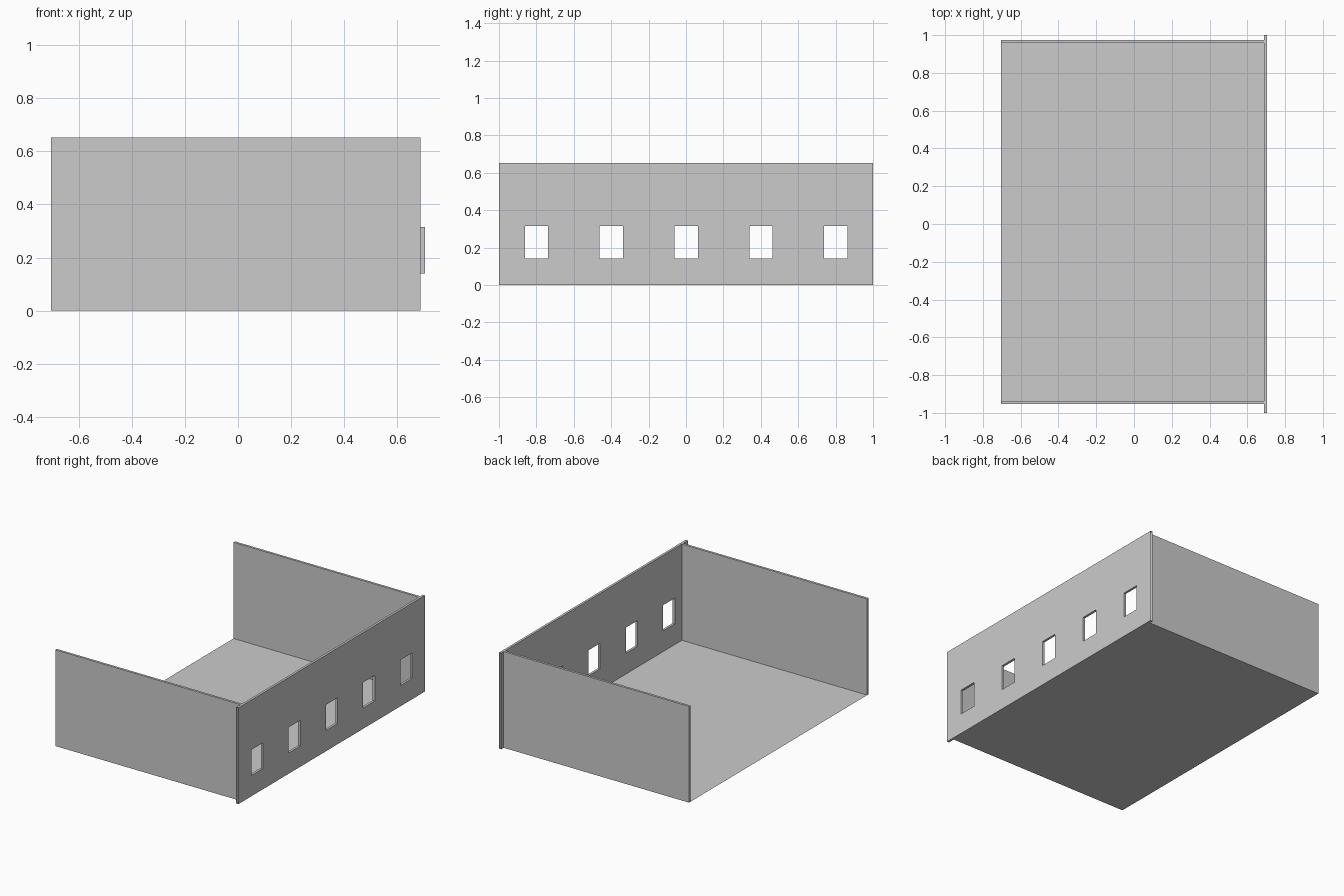
import bpy, bmesh
from mathutils import Vector

if "Cube" in bpy.data.objects:
    bpy.data.objects.remove(bpy.data.objects["Cube"])

X0, X_IN, X_OUT = -0.704, 0.687, 0.703   # open end, window wall inner / outer face
H = 0.653                                # wall height


def finish(bm, name):
    mesh = bpy.data.meshes.new(name)
    bm.to_mesh(mesh)
    bm.free()
    obj = bpy.data.objects.new(name, mesh)
    bpy.context.collection.objects.link(obj)
    return obj


def box(name, lo, hi):
    bm = bmesh.new()
    bmesh.ops.create_cube(bm, size=1)
    for v in bm.verts:
        v.co = Vector([lo[i] + (v.co[i] + 0.5) * (hi[i] - lo[i]) for i in range(3)])
    return finish(bm, name)


# Side walls
box("front_wall", (X0, -0.953, 0), (X_IN, -0.937, H))
box("back_wall", (X0, 0.957, 0), (X_IN, 0.973, H))

# Floor: a single flat sheet between the walls
bm = bmesh.new()
bm.faces.new([bm.verts.new(c) for c in
              ((X0, -0.937, 0), (X_IN, -0.937, 0), (X_IN, 0.957, 0), (X0, 0.957, 0))])
finish(bm, "floor")

# Window wall: grid of faces with five openings, extruded to thickness
ys = [-1.0]
for i in range(5):
    c = -0.799 + 0.4 * i
    ys += [c - 0.0625, c + 0.0625]
ys.append(1.0)
zs = [0, 0.141, 0.315, H]

bm = bmesh.new()
grid = [[bm.verts.new((X_OUT, y, z)) for z in zs] for y in ys]
for i in range(len(ys) - 1):
    for j in range(len(zs) - 1):
        if j == 1 and i % 2 == 1:
            continue                     # window opening
        bm.faces.new((grid[i][j], grid[i + 1][j], grid[i + 1][j + 1], grid[i][j + 1]))
ext = bmesh.ops.extrude_face_region(bm, geom=bm.faces[:], use_keep_orig=True)
for v in ext["geom"]:
    if isinstance(v, bmesh.types.BMVert):
        v.co.x = X_IN
bmesh.ops.recalc_face_normals(bm, faces=bm.faces[:])
# The two narrow ends of this wall are left open
ends = [f for f in bm.faces if all(abs(v.co.y) > 0.999 for v in f.verts)]
bmesh.ops.delete(bm, geom=ends, context='FACES')
finish(bm, "window_wall")
